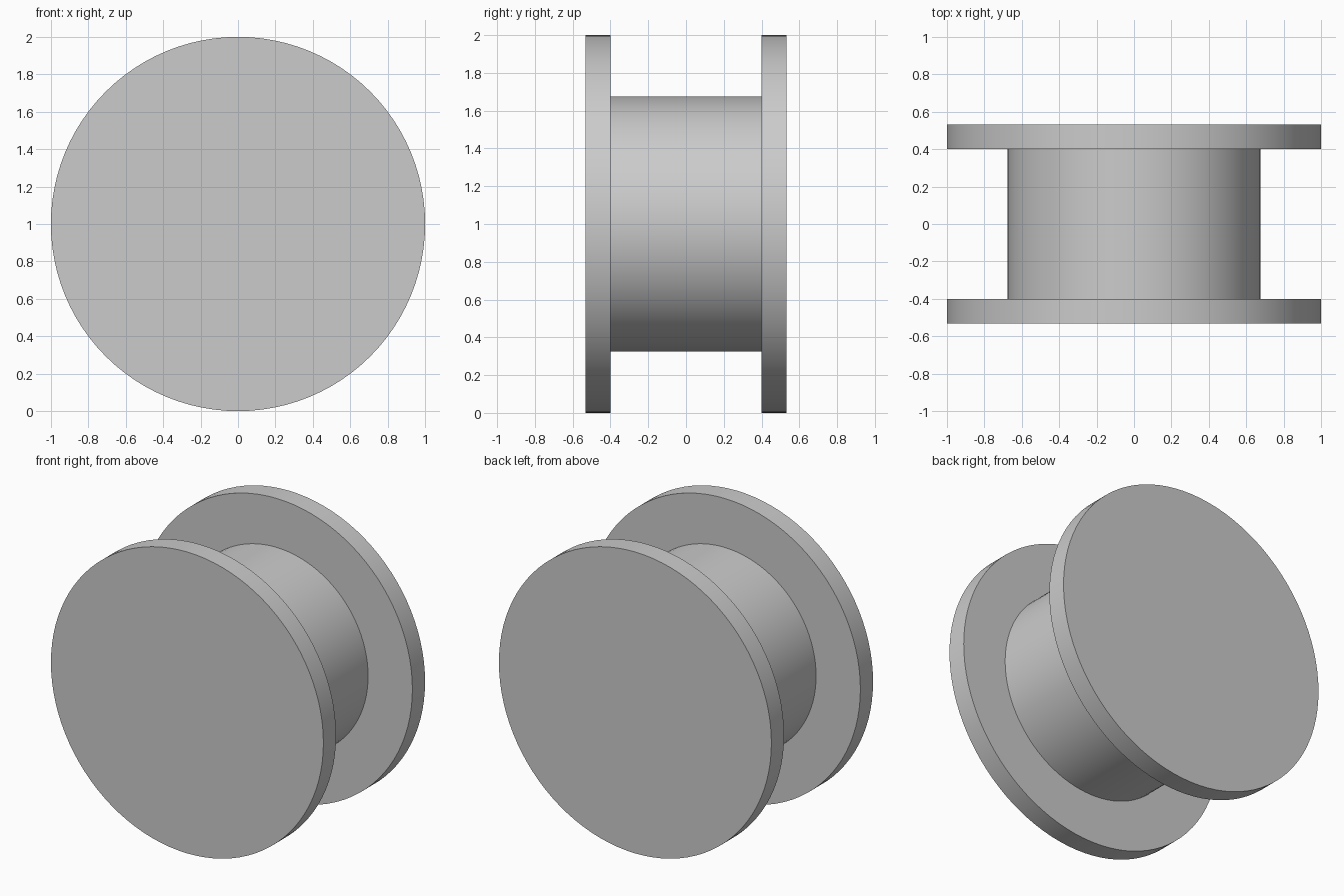
import bpy
import math

cube = bpy.data.objects.get("Cube")
if cube:
    bpy.data.objects.remove(cube, do_unlink=True)

# Single light grey finish
grey = bpy.data.materials.new("light_grey")
grey.use_nodes = True
colour = (0.6, 0.6, 0.6, 1.0)
grey.diffuse_color = colour
grey.node_tree.nodes["Principled BSDF"].inputs["Base Color"].default_value = colour


def disc(name, radius, y_min, y_max):
    """Smooth-sided cylinder lying along the y axis."""
    bpy.ops.mesh.primitive_cylinder_add(
        vertices=96, radius=radius, depth=y_max - y_min,
        location=(0, (y_min + y_max) / 2, 1), rotation=(math.pi / 2, 0, 0))
    obj = bpy.context.object
    obj.name = name
    obj.data.materials.append(grey)
    bpy.ops.object.transform_apply(location=False, rotation=True, scale=True)
    bpy.ops.object.shade_smooth_by_angle(angle=math.radians(30))
    return obj


# Spool core between two wide end flanges
disc("core", 0.675, -0.4, 0.4)
disc("front_flange", 1.0, -0.533, -0.4)
disc("back_flange", 1.0, 0.4, 0.533)
